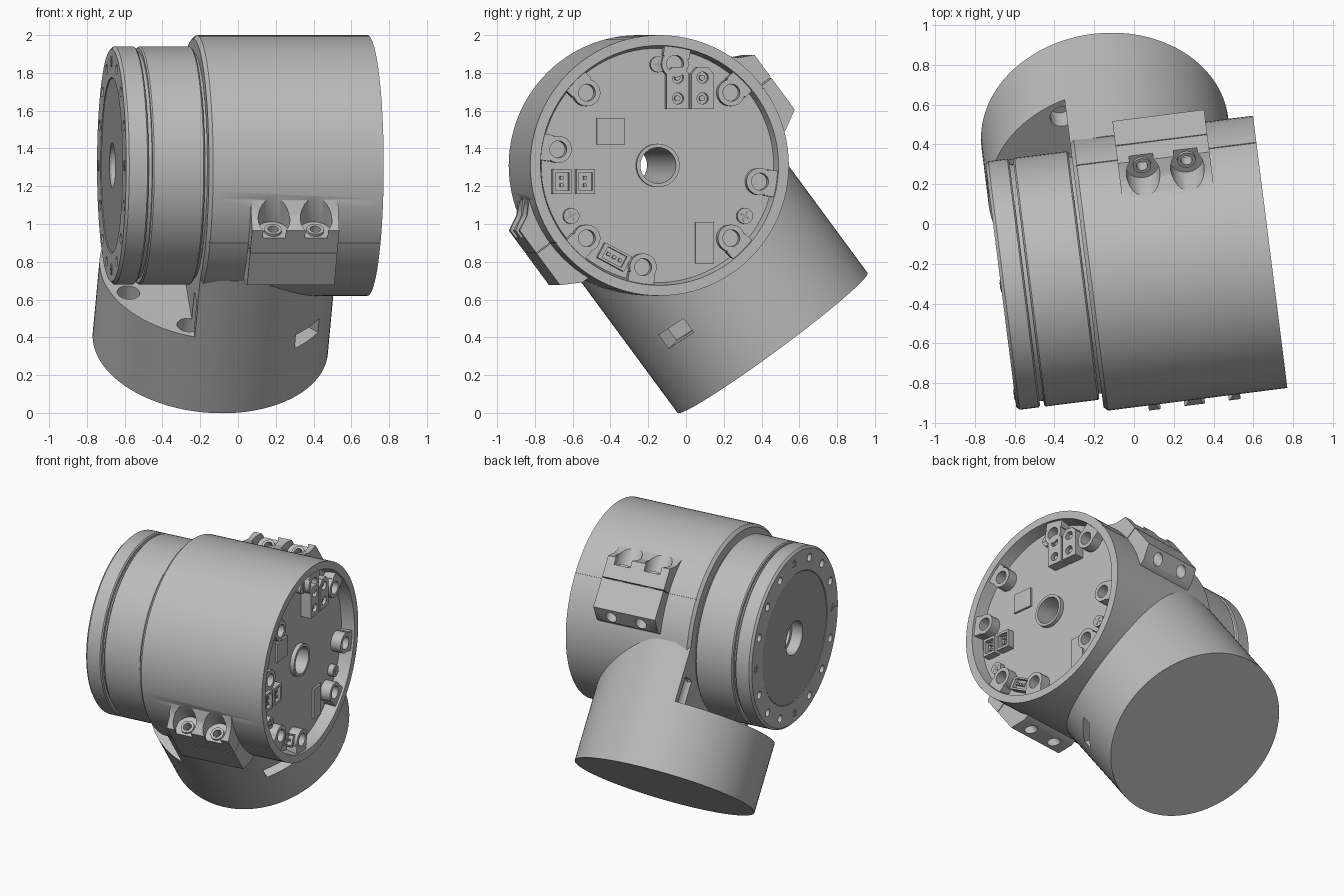
import bpy, bmesh, math
from mathutils import Matrix, Vector

cube = bpy.data.objects.get("Cube")
if cube:
    bpy.data.objects.remove(cube, do_unlink=True)


def material(name, v):
    m = bpy.data.materials.new(name)
    m.use_nodes = True
    m.diffuse_color = (v, v, v, 1)
    m.node_tree.nodes["Principled BSDF"].inputs["Base Color"].default_value = (v, v, v, 1)
    return m


GREY = material("machined grey", 0.5)
DARK = material("darker grey", 0.36)
PALE = material("pale grey", 0.8)

# Frames: END sits on the motor end face, ARM is where the arm meets the motor axis
turn = Matrix.Rotation(math.radians(7.2), 4, 'Z')
END = Matrix.Translation((0.685, -0.14, 1.31)) @ turn
ARM = END @ Matrix.Translation((-0.75, 0, 0)) @ Matrix.Rotation(math.radians(36.6), 4, 'X')
UPRIGHT = Matrix.Rotation(math.radians(-90), 4, 'Y')   # turns the x axis to z


def finish(name, bm, frame, mat):
    bmesh.ops.remove_doubles(bm, verts=bm.verts, dist=1e-5)
    bmesh.ops.recalc_face_normals(bm, faces=bm.faces)
    bm.transform(frame)
    me = bpy.data.meshes.new(name)
    bm.to_mesh(me)
    bm.free()
    me.materials.append(mat)
    ob = bpy.data.objects.new(name, me)
    bpy.context.scene.collection.objects.link(ob)
    return ob


def lathe(name, profile, frame, mat=GREY, seg=48):
    """Closed (x, radius) profile turned about the x axis."""
    bm = bmesh.new()
    vs = [bm.verts.new((x, 0, r)) for x, r in profile]
    es = [bm.edges.new((vs[i], vs[(i + 1) % len(vs)])) for i in range(len(vs))
          if profile[i][1] + profile[(i + 1) % len(vs)][1] > 0]
    bmesh.ops.spin(bm, geom=vs + es, axis=(1, 0, 0), cent=(0, 0, 0),
                   steps=seg, angle=math.tau, use_merge=True)
    return finish(name, bm, frame, mat)


def rod(name, x0, x1, r, frame, mat=GREY, seg=24):
    return lathe(name, [(x0, 0), (x0, r), (x1, r), (x1, 0)], frame, mat, seg)


def tube(name, x0, x1, r0, r1, frame, mat=GREY, seg=24):
    return lathe(name, [(x0, r0), (x0, r1), (x1, r1), (x1, r0)], frame, mat, seg)


def box(name, lo, hi, frame, mat=GREY):
    bm = bmesh.new()
    bmesh.ops.create_cube(bm, size=1)
    lo, hi = Vector(lo), Vector(hi)
    for v in bm.verts:
        v.co = (lo + hi) / 2 + v.co * (hi - lo)
    return finish(name, bm, frame, mat)


def prism(name, outline, x0, x1, frame, mat=GREY):
    """(y, z) outline extruded along x."""
    bm = bmesh.new()
    f = bm.faces.new([bm.verts.new((x0, y, z)) for y, z in outline])
    out = bmesh.ops.extrude_face_region(bm, geom=[f])["geom"]
    bmesh.ops.translate(bm, vec=(x1 - x0, 0, 0),
                        verts=[g for g in out if isinstance(g, bmesh.types.BMVert)])
    return finish(name, bm, frame, mat)


def boolean(ob, tools, op='DIFFERENCE'):
    for t in tools:
        m = ob.modifiers.new("cut", 'BOOLEAN')
        m.operation, m.object, m.solver = op, t, 'EXACT'
        bpy.context.view_layer.objects.active = ob
        bpy.ops.object.modifier_apply(modifier=m.name)
        bpy.data.objects.remove(t, do_unlink=True)


def at(frame, y, z, x=0, spin=0):
    return frame @ Matrix.Translation((x, y, z)) @ Matrix.Rotation(math.radians(spin), 4, 'X')


def polar(frame, r, deg, x=0):
    a = math.radians(deg)
    return at(frame, r * math.cos(a), r * math.sin(a), x, deg)


# Motor housing with a recessed end
housing = lathe("motor_housing", [(-0.93, 0.095), (-0.93, 0.67), (-0.91, 0.69), (0, 0.69),
                                  (0, 0.635), (-0.09, 0.62), (-0.09, 0.095)], END, seg=96)

# Clamp lugs on both sides of the split
for s in (-1, 1):
    lug = [(0.5, 0.27), (0.625, 0.27), (0.70, 0.19), (0.78, 0.15), (0.78, -0.21),
           (0.675, -0.27), (0.5, -0.27)]
    boolean(housing, [prism("lug", [(s * y, z) for y, z in lug], 0.045, 0.51, ARM)], 'UNION')
    cuts = []
    for p in (0.165, 0.39):
        bolt = ARM @ Matrix.Translation((p, s * 0.72, 0)) @ UPRIGHT
        cuts += [rod("counterbore", 0.1, 0.5, 0.085, bolt),
                 rod("bolt_hole", -0.4, 0.2, 0.04, bolt)]
    cuts.append(box("split", (-0.3, s * 0.74 - 0.055, -0.003),
                    (0.9, s * 0.74 + 0.055, 0.003), ARM))
    boolean(housing, cuts)
    for p in (0.165, 0.39):
        bolt = ARM @ Matrix.Translation((p, s * 0.72, 0)) @ UPRIGHT
        tube("clamp_bolt_head", 0.05, 0.115, 0.028, 0.046, bolt)

# Arm: round column with a pocket under the rotor
arm = rod("arm_column", -1.17, -0.3, 0.625, ARM @ UPRIGHT, seg=96)
cuts = [box("pocket", (-0.8, -0.8, -0.686), (-0.18, 0.8, 0), ARM)]
for deg in (112.5, 157.5, 202.5, 247.5):
    a = math.radians(deg)
    hole = ARM @ Matrix.Translation((0.535 * math.cos(a), 0.535 * math.sin(a), 0)) @ UPRIGHT
    cuts.append(rod("floor_hole", -0.8, -0.5, 0.06, hole))
slot = ARM @ Matrix.Rotation(math.radians(-44), 4, 'Z')
cuts.append(box("slot", (0.52, -0.10, -0.835), (0.8, 0.10, -0.745), slot))
boolean(arm, cuts)
box("slot_panel", (0.521, -0.095, -0.83), (0.527, 0.095, -0.75), slot, PALE)

# Rotor: neck, body and output flange
tube("rotor_neck", -1.28, -0.88, 0.095, 0.6, END, seg=96)
lathe("rotor_body", [(-1.225, 0.095), (-1.225, 0.622), (-1.217, 0.63), (-0.953, 0.63),
                     (-0.945, 0.622), (-0.945, 0.095)], END, seg=96)
flange = lathe("output_flange", [(-1.358, 0.12), (-1.358, 0.46), (-1.365, 0.465), (-1.365, 0.615),
                                 (-1.35, 0.63), (-1.253, 0.63), (-1.245, 0.622),
                                 (-1.245, 0.12)], END, seg=96)
tube("flange_face", -1.361, -1.35, 0.12, 0.46, END, DARK, 64)
boolean(flange, [rod("hole", -1.4, -1.3, 0.028, polar(END, 0.55, 90 + i * 22.5), seg=16)
                 for i in range(16) if i % 4])


def cross_screw(name, frame, r, x):
    rod(name, x - 0.05, x, r, frame)
    for w, h in ((0.7, 0.12), (0.12, 0.7)):
        box(name + "_slot", (x - 0.02, -w * r, -h * r), (x + 0.002, w * r, h * r), frame, DARK)


for i in range(4):
    back = polar(END, 0.55, 90 * i, -1.368) @ Matrix.Rotation(math.pi, 4, 'Z')
    cross_screw("flange_screw", back, 0.03, 0)

# Screw bosses joined to the rim
for deg in (45, 135, 225, 315, 81, 171, 261, 351):
    f = polar(END, 0.545, deg)
    tube("rim_boss", -0.1, -0.015, 0.045, 0.072, f)
    for s in (-1, 1):
        box("boss_web", (-0.1, 0.035, s * 0.058 - 0.012), (-0.015, 0.1, s * 0.058 + 0.012), f)
    box("boss_back", (-0.1, 0.055, -0.06), (-0.015, 0.1, 0.06), f)

# Circuit board parts
for deg in (90, 210, 330):
    cross_screw("board_screw", polar(END, 0.535, deg), 0.042, -0.05)
tube("hub_bush", -0.2, -0.06, 0.095, 0.115, END, seg=48)
box("chip", (-0.09, -0.325, 0.11), (-0.075, -0.175, 0.25), END)
box("tall_chip", (-0.09, 0.2, -0.52), (-0.075, 0.3, -0.3), END)


def socket(name, frame, w, h, top, pins):
    ob = box(name, (-0.1, -w / 2, -h / 2), (top, w / 2, h / 2), frame)
    boolean(ob, [box("cavity", (top - 0.035, -w * 0.36, -h * 0.36),
                     (top + 0.1, w * 0.36, h * 0.36), frame)])
    for y, z in pins:
        box(name + "_pin", (-0.09, y - 0.009, z - 0.009), (top - 0.008, y + 0.009, z + 0.009), frame)


for y in (-0.515, -0.39):
    socket("signal_socket", at(END, y, -0.085), 0.1, 0.13, -0.035, [(0, -0.02), (0, 0.02)])
socket("angled_socket", at(END, -0.235, -0.485, 0, -28), 0.16, 0.09, -0.035,
       [(-0.035, 0), (0, 0), (0.035, 0)])

# Power plugs with two contacts each
for y in (0.1, 0.232):
    shape = [(-0.06, -0.11), (0.06, -0.11), (0.06, 0.075), (0.03, 0.11), (-0.03, 0.11), (-0.06, 0.075)]
    f = at(END, y, 0.41)
    plug = prism("power_plug", shape, -0.1, -0.015, f)
    boolean(plug, [rod("socket", -0.06, 0.1, 0.03, at(f, 0, z)) for z in (-0.055, 0.055)])
    for z in (-0.055, 0.055):
        rod("power_contact", -0.09, -0.03, 0.015, at(f, 0, z), seg=16)

# Smooth round walls, keep edges sharp
for ob in bpy.context.scene.objects:
    ob.select_set(ob.type == 'MESH')
bpy.context.view_layer.objects.active = housing
bpy.ops.object.shade_smooth_by_angle(angle=math.radians(30))
